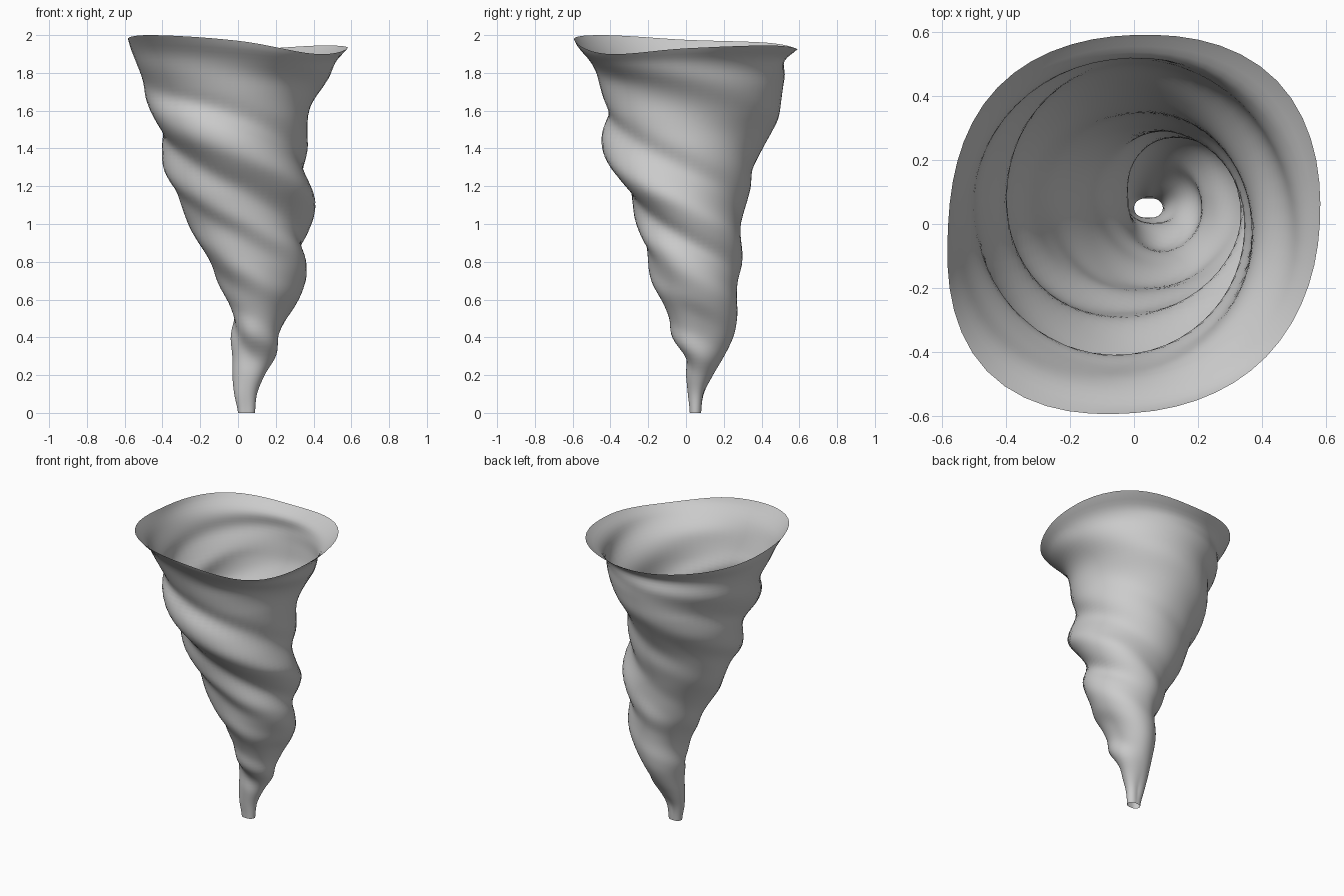
import bpy
import bmesh
from math import cos, sin, tau

cube = bpy.data.objects.get("Cube")
if cube:
    bpy.data.objects.remove(cube)

# Outline of the funnel in hundredths, one value per 0.1 of height
RIGHT_SIDE = [9, 10, 14, 20, 21, 25, 32, 36, 36, 34, 39, 41, 39, 36, 37, 37, 39, 42, 48, 53, 58]
BACK_SIDE = [8, 9, 14, 20, 25, 27, 27, 28, 30, 29, 30, 32, 34, 36, 41, 45, 50, 53, 53, 52, 59]
LEFT_SIDE = [0, -2, -3, -3, -4, -2, -5, -11, -15, -20, -26, -31, -34, -39, -41, -41, -45, -50, -53, -55, -58]
FRONT_SIDE = [2, 1, 0, 0, -7, -9, -13, -18, -20, -22, -26, -28, -31, -38, -44, -46, -42, -44, -48, -53, -59]
# Rim height and rim stretch, one value per eighth of a turn
RIM_HEIGHT = [1.93, 1.945, 1.925, 1.96, 1.975, 2.0, 1.97, 1.9]
RIM_STRETCH = [1, 1.08, 1, 1.03, 1, 1.11, 1, 1]
SEGMENTS, RINGS = 56, 90
QUARTER_DROP = 0.25   # height a ridge loses in a quarter turn
RIDGES = 3
TOP = 1.97


def spline(values, position, closed=False):
    """Smooth curve through evenly spaced values."""
    n = len(values)
    if not closed:
        position = min(max(position, 0), n - 1)
    i = int(position // 1)
    t = position - i
    a, b, c, d = [values[k % n] if closed else values[min(max(k, 0), n - 1)]
                  for k in range(i - 1, i + 3)]
    return b + t / 2 * (c - a + t * (2 * a - 5 * b + 4 * c - d + t * (3 * (b - c) + d - a)))


def averaged(values):
    """Moving average that keeps both ends in place."""
    result = []
    for i in range(len(values)):
        reach = min(2, i, len(values) - 1 - i)
        part = values[i - reach:i + reach + 1]
        result.append(sum(part) / len(part))
    return result


# Smooth axis and radius, and each side's bulges relative to them
axis_x = averaged([(a + b) / 200 for a, b in zip(LEFT_SIDE, RIGHT_SIDE)])
axis_y = averaged([(a + b) / 200 for a, b in zip(FRONT_SIDE, BACK_SIDE)])
radius = averaged([(r + b - l - f) / 400 for r, b, l, f in
                   zip(RIGHT_SIDE, BACK_SIDE, LEFT_SIDE, FRONT_SIDE)])
sides = []
for side, axis, sign in ((RIGHT_SIDE, axis_x, 1), (BACK_SIDE, axis_y, 1),
                         (LEFT_SIDE, axis_x, -1), (FRONT_SIDE, axis_y, -1)):
    sides.append([sign * (s / 100 - c) / r for s, c, r in zip(side, axis, radius)])


def funnel_point(turn, level):
    """Point on the twisted wall; turn and level run from 0 to 1."""
    angle, z = turn * tau, level * 2
    quarter = int(turn * 4)
    t = turn * 4 - quarter
    # Bulges slide down along the helix between neighbouring sides
    slide = QUARTER_DROP * min(1, z) * min(1, (1 - level) * 5)
    before = spline(sides[quarter], (z + t * slide) * 10)
    after = spline(sides[(quarter + 1) % 4], (z - (1 - t) * slide) * 10)
    blend = t * t * (3 - 2 * t)
    bulge = before * (1 - blend) + after * blend
    # Shallow grooves between the helical ridges, fading at both ends
    helix = (z - 1.12 + QUARTER_DROP * turn * 4) / (QUARTER_DROP * 4)
    rim = max(0, (level - 0.88) / 0.12) ** 2
    groove = 0.045 * (0.5 - 0.5 * cos(tau * RIDGES * helix)) * (1 - rim) * min(1, z)
    stretch = 1 + (spline(RIM_STRETCH, turn * 8, True) - 1) * rim
    r = spline(radius, z * 10) * bulge * (1 - groove) * stretch
    height = level * TOP + (spline(RIM_HEIGHT, turn * 8, True) - TOP) * rim
    return (spline(axis_x, z * 10) + r * cos(angle),
            spline(axis_y, z * 10) + r * sin(angle), height)


# Funnel wall, open at both ends
bm = bmesh.new()
rings = [[bm.verts.new(funnel_point(s / SEGMENTS, k / RINGS)) for s in range(SEGMENTS)]
         for k in range(RINGS + 1)]
for low, high in zip(rings, rings[1:]):
    for s in range(SEGMENTS):
        e = (s + 1) % SEGMENTS
        bm.faces.new((low[s], low[e], high[e], high[s])).smooth = True
mesh = bpy.data.meshes.new("funnel_wall")
bm.to_mesh(mesh)
bm.free()
funnel = bpy.data.objects.new("funnel_wall", mesh)
bpy.context.collection.objects.link(funnel)

# Plain grey
grey = bpy.data.materials.new("light_grey")
grey.use_nodes = True
colour = (0.6, 0.6, 0.6, 1)
grey.diffuse_color = colour
grey.node_tree.nodes["Principled BSDF"].inputs["Base Color"].default_value = colour
mesh.materials.append(grey)
